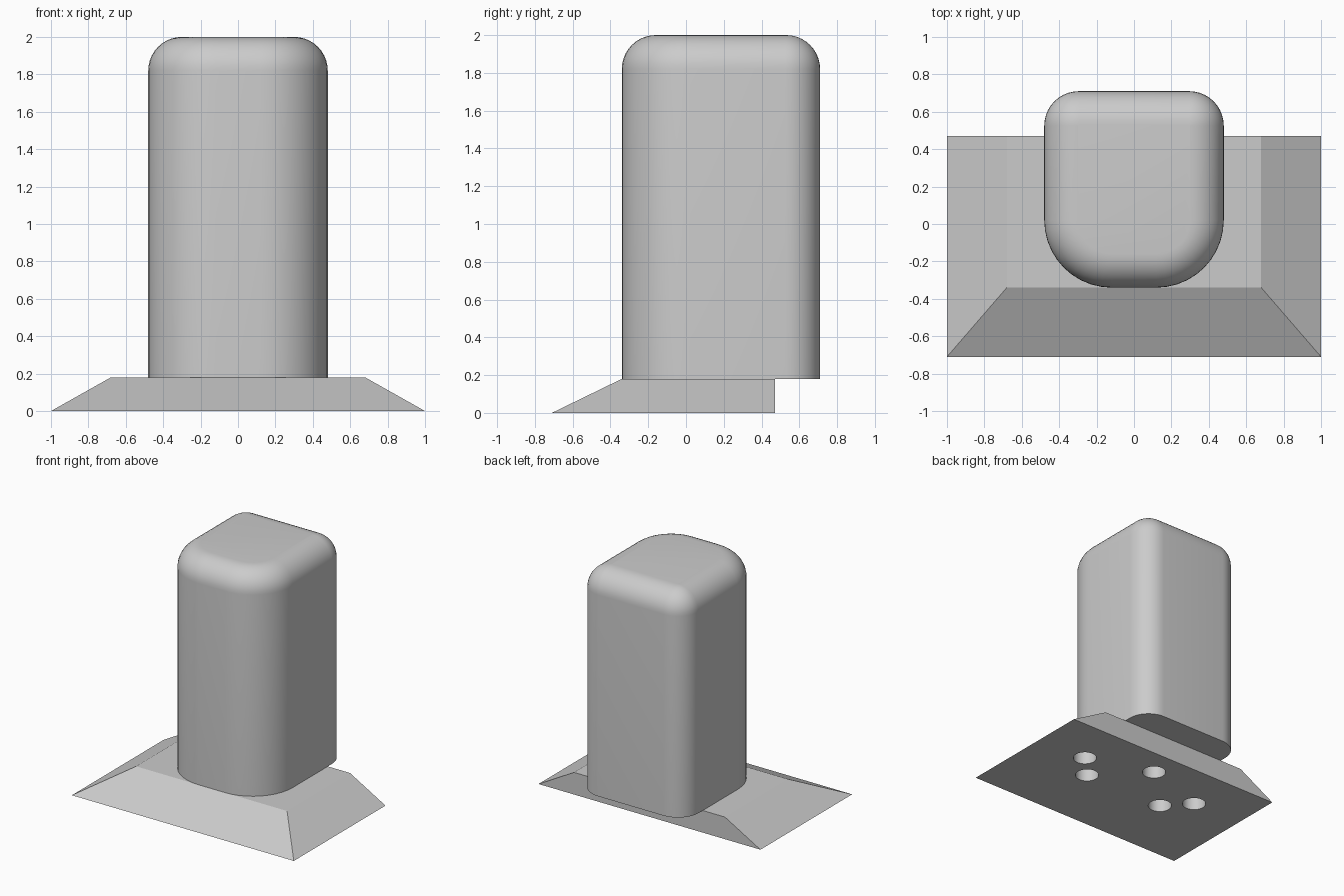
import bpy
import bmesh
from math import sin, cos, pi

if "Cube" in bpy.data.objects:
    bpy.data.objects.remove(bpy.data.objects["Cube"], do_unlink=True)

grey = bpy.data.materials.new("light_grey")
grey.use_nodes = True
grey.diffuse_color = (0.6, 0.6, 0.6, 1)
grey.node_tree.nodes["Principled BSDF"].inputs["Base Color"].default_value = (0.6, 0.6, 0.6, 1)


def make_object(name, bm):
    bmesh.ops.recalc_face_normals(bm, faces=bm.faces)
    mesh = bpy.data.meshes.new(name)
    bm.to_mesh(mesh)
    bm.free()
    mesh.materials.append(grey)
    obj = bpy.data.objects.new(name, mesh)
    bpy.context.collection.objects.link(obj)
    return obj


def smooth(obj, angle):
    bpy.ops.object.select_all(action="DESELECT")
    obj.select_set(True)
    bpy.context.view_layer.objects.active = obj
    bpy.ops.object.shade_smooth_by_angle(angle=angle)


def loft(rings):
    """Skin a stack of closed rings and cap both ends."""
    bm = bmesh.new()
    loops = [[bm.verts.new(p) for p in ring] for ring in rings]
    for low, high in zip(loops, loops[1:]):
        for i in range(len(low)):
            j = (i + 1) % len(low)
            bm.faces.new((low[i], low[j], high[j], high[i]))
    bm.faces.new(loops[0][::-1])
    bm.faces.new(loops[-1])
    return bm


# Upright body: wide rounded front corners, tighter back corners, rolled top
HALF, FRONT, BACK, FLOOR, TOP = 0.48, -0.34, 0.71, 0.18, 2.0
R_FRONT, R_BACK, R_TOP, STEPS = 0.36, 0.185, 0.18, 10


def outline(inset, z):
    corners = [(1, BACK - R_BACK, R_BACK, 0), (-1, BACK - R_BACK, R_BACK, 1),
               (-1, FRONT + R_FRONT, R_FRONT, 2), (1, FRONT + R_FRONT, R_FRONT, 3)]
    ring = []
    for side, cy, r, quarter in corners:
        for k in range(STEPS + 1):
            a = (quarter + k / STEPS) * pi / 2
            ring.append((side * (HALF - r) + (r - inset) * cos(a),
                         cy + (r - inset) * sin(a), z))
    return ring


rings = [outline(0, FLOOR)]
for k in range(STEPS + 1):
    a = k / STEPS * pi / 2
    rings.append(outline(R_TOP * (1 - cos(a)), TOP - R_TOP * (1 - sin(a))))
body = make_object("body", loft(rings))
smooth(body, pi / 6)


# Foot: plate sloping on the front and sides, upright at the back
def rectangle(half, front, z):
    return [(-half, front, z), (half, front, z), (half, 0.47, z), (-half, 0.47, z)]


foot = make_object("foot", loft([rectangle(1.0, -0.71, 0), rectangle(0.68, -0.34, FLOOR)]))

# Blind round holes in the underside
holes = [(0, 0.24)] + [(s * x, y) for s in (-1, 1) for x, y in ((0.55, 0.065), (0.367, -0.127))]
bm = bmesh.new()
for x, y in holes:
    made = bmesh.ops.create_cone(bm, cap_ends=True, segments=32, radius1=0.09, radius2=0.09, depth=0.3)
    bmesh.ops.translate(bm, verts=made["verts"], vec=(x, y, 0))
cutter = make_object("hole_cutter", bm)
cutter.hide_render = True

cut = foot.modifiers.new("holes", "BOOLEAN")
cut.operation = "DIFFERENCE"
cut.solver = "EXACT"
cut.object = cutter
bpy.context.view_layer.objects.active = foot
bpy.ops.object.modifier_apply(modifier=cut.name)
bpy.data.objects.remove(cutter, do_unlink=True)
smooth(foot, pi / 9)
